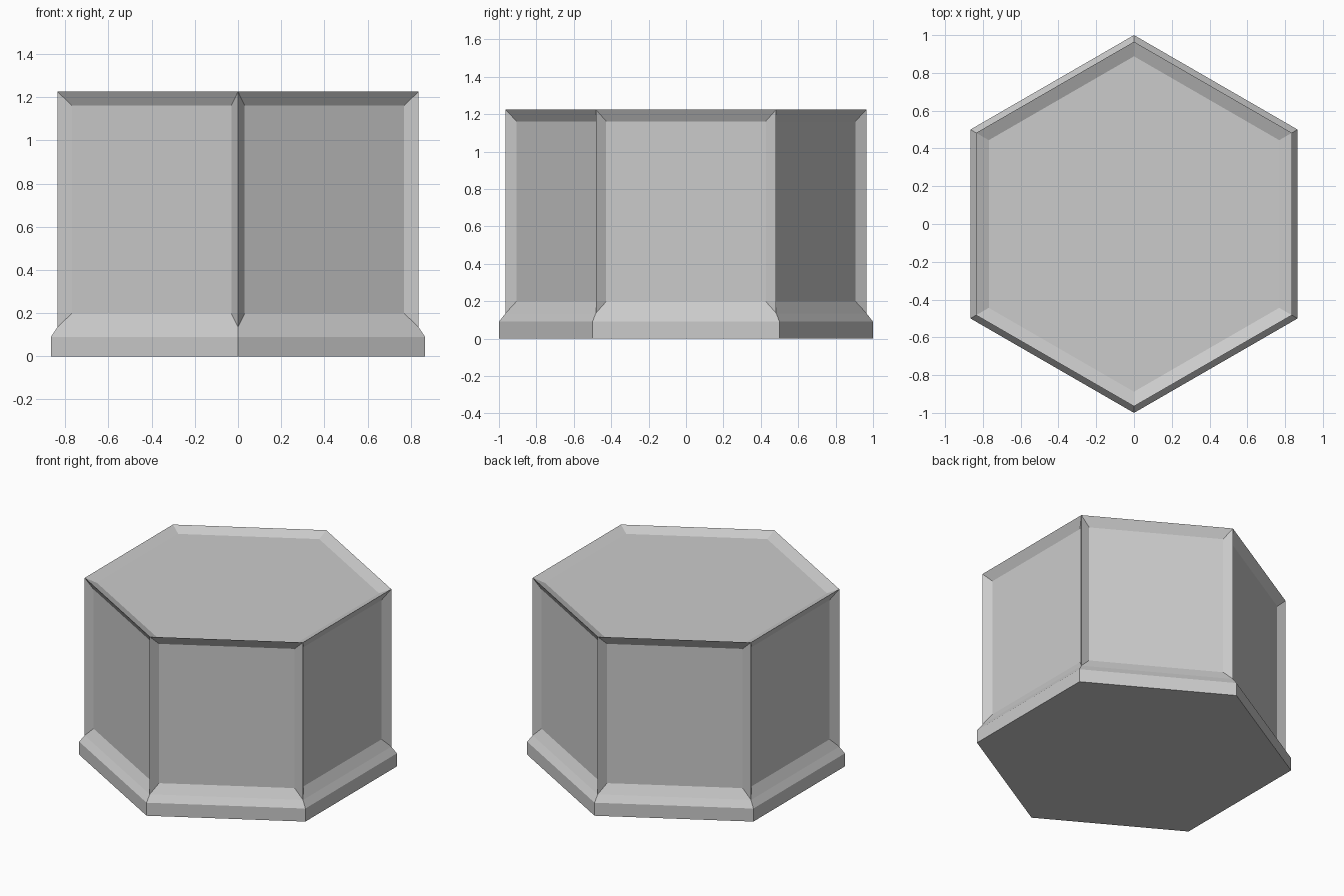
import bpy, bmesh, math

if "Cube" in bpy.data.objects:
    bpy.data.objects.remove(bpy.data.objects["Cube"])

SIDES = 6
# (radius, height) outline: base plate, chamfer, upright body
PROFILE = [(1.0, 0.0), (1.0, 0.09), (0.965, 0.135), (0.965, 1.225)]


def sink_panel(bm, face, scale, depth):
    """Make a bevelled recess: shrink a copy of the face and push it inward."""
    normal = face.normal.copy()
    panel = bmesh.ops.extrude_discrete_faces(bm, faces=[face])["faces"][0]
    centre = panel.calc_center_median()
    for v in panel.verts:
        v.co = centre + (v.co - centre) * scale - normal * depth


bm = bmesh.new()

# Hexagonal rings with corners on the y axis
rings = []
for r, z in PROFILE:
    rings.append([bm.verts.new((r * math.sin(2 * math.pi * i / SIDES),
                                -r * math.cos(2 * math.pi * i / SIDES), z))
                  for i in range(SIDES)])

# Walls between rings
walls = []
for lower, upper in zip(rings, rings[1:]):
    walls = [bm.faces.new((lower[i], lower[(i + 1) % SIDES],
                           upper[(i + 1) % SIDES], upper[i]))
             for i in range(SIDES)]

# Underside and top
bm.faces.new(rings[0][::-1])
top = bm.faces.new(rings[-1])
bm.normal_update()

# Recessed panels on the body sides and on the top
for wall in walls:
    sink_panel(bm, wall, 0.884, 0.035)
sink_panel(bm, top, 0.92, 0.032)

mesh = bpy.data.meshes.new("hexagonal_pedestal")
bm.to_mesh(mesh)
bm.free()
pedestal = bpy.data.objects.new("hexagonal_pedestal", mesh)
bpy.context.collection.objects.link(pedestal)
